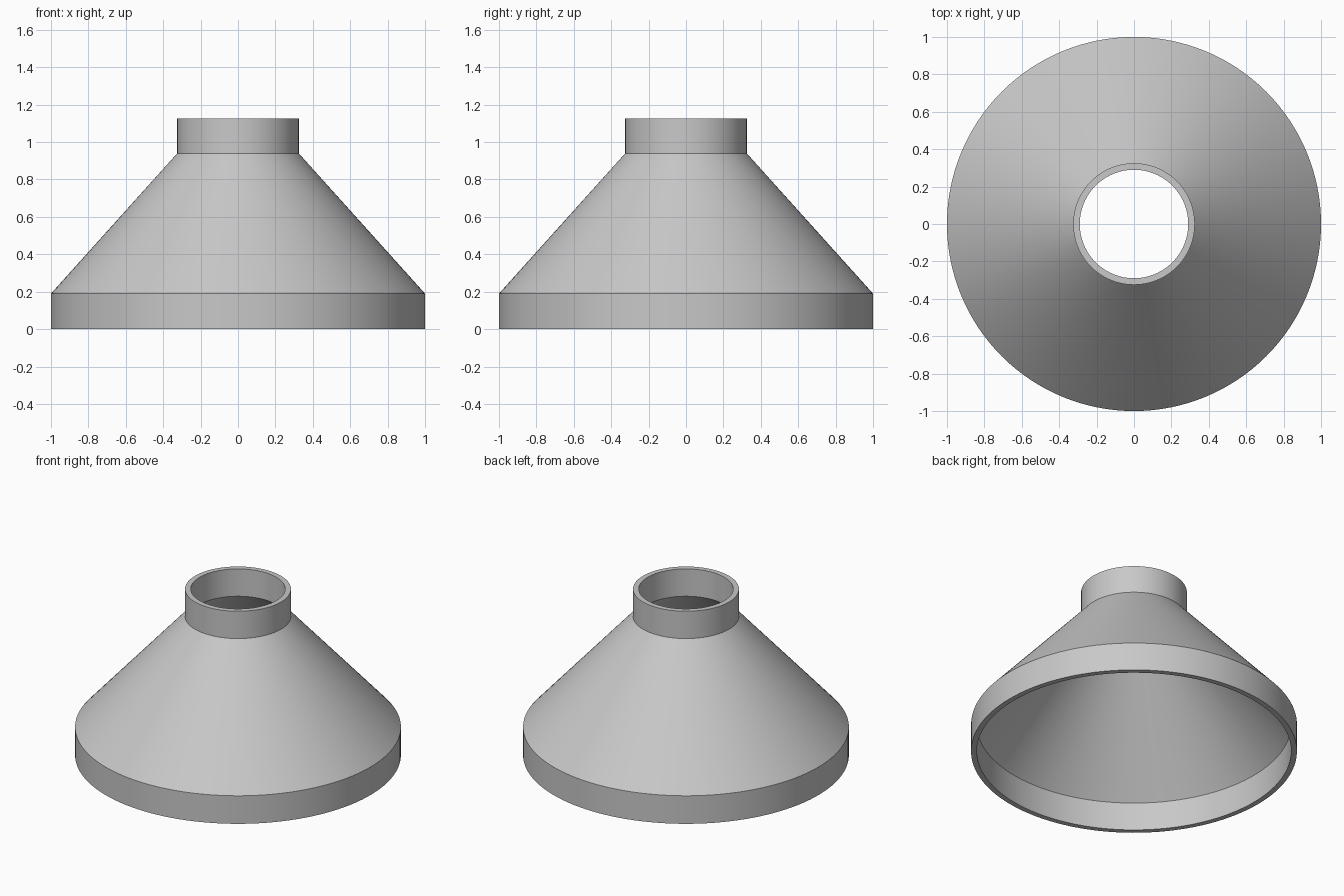
import bpy
import bmesh
from math import cos, sin, tau, radians

default_cube = bpy.data.objects.get("Cube")
if default_cube:
    bpy.data.objects.remove(default_cube, do_unlink=True)

# Plain grey material
grey = bpy.data.materials.new("light_grey")
grey.use_nodes = True
colour = (0.58, 0.58, 0.58, 1)
grey.diffuse_color = colour
grey.node_tree.nodes["Principled BSDF"].inputs["Base Color"].default_value = colour


def lathe(name, profile, segments, material):
    """Revolve a closed (radius, height) profile around the z axis."""
    bm = bmesh.new()
    rings = [[bm.verts.new((r * cos(tau * i / segments), r * sin(tau * i / segments), z))
              for i in range(segments)] for r, z in profile]
    for ring, following in zip(rings, rings[1:] + rings[:1]):
        for i in range(segments):
            j = (i + 1) % segments
            bm.faces.new((ring[i], ring[j], following[j], following[i]))
    bmesh.ops.recalc_face_normals(bm, faces=bm.faces)
    mesh = bpy.data.meshes.new(name)
    bm.to_mesh(mesh)
    bm.free()
    mesh.materials.append(material)
    obj = bpy.data.objects.new(name, mesh)
    bpy.context.collection.objects.link(obj)
    return obj


# Hollow reducer: wide collar, conical wall and narrow neck
wall = 0.035
outer = [(1, 0), (1, 0.19), (0.325, 0.94), (0.325, 1.125)]
inner = [(r - wall, z) for r, z in reversed(outer)]
funnel = lathe("funnel_reducer", outer + inner, 128, grey)

# Smooth round walls with crisp rims and shoulder edges
bpy.ops.object.select_all(action="DESELECT")
funnel.select_set(True)
bpy.context.view_layer.objects.active = funnel
bpy.ops.object.shade_smooth_by_angle(angle=radians(30))
